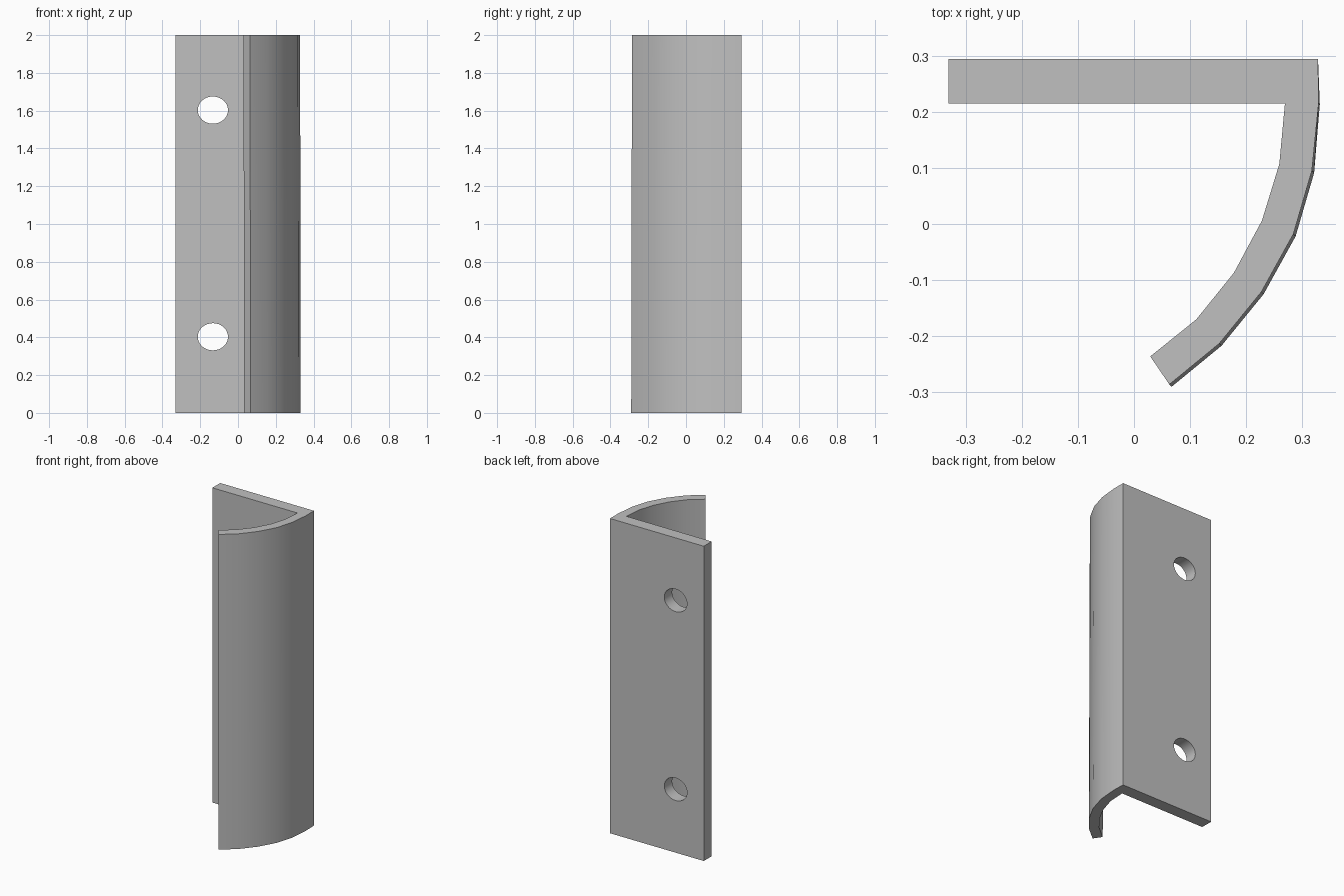
import bpy, bmesh, math

if "Cube" in bpy.data.objects:
    bpy.data.objects.remove(bpy.data.objects["Cube"], do_unlink=True)

HEIGHT = 2.0

grey = bpy.data.materials.new("plain grey")
grey.use_nodes = True
grey.diffuse_color = (0.53, 0.53, 0.53, 1)
grey.node_tree.nodes["Principled BSDF"].inputs["Base Color"].default_value = grey.diffuse_color

# Cross-section: flat back plate, then the curved wing outside and inside
plate = [(-0.331, 0.215), (-0.331, 0.294), (0.328, 0.294)]
wing_outer = [(0.329, 0.215), (0.317, 0.095), (0.284, -0.018),
              (0.227, -0.121), (0.152, -0.213), (0.063, -0.286)]
wing_inner = [(0.029, -0.236), (0.111, -0.17), (0.178, -0.087),
              (0.228, 0.006), (0.259, 0.107)]
inner_corner = [(0.269, 0.215)]
profile = plate + wing_outer + wing_inner + inner_corner
wing = set(wing_outer + wing_inner)


def make_object(name, bm):
    bmesh.ops.recalc_face_normals(bm, faces=bm.faces)
    mesh = bpy.data.meshes.new(name)
    bm.to_mesh(mesh)
    bm.free()
    mesh.materials.append(grey)
    obj = bpy.data.objects.new(name, mesh)
    bpy.context.collection.objects.link(obj)
    return obj


# Bracket body: the wing flares very slightly outward towards the foot
bm = bmesh.new()
top = [bm.verts.new((x, y, HEIGHT)) for x, y in profile]
foot = []
for x, y in profile:
    flare = min(1, (0.294 - y) / 0.15) if (x, y) in wing else 0
    foot.append(bm.verts.new((x + 0.004 * flare, y - 0.004 * flare, 0)))
bm.faces.new(top)
bm.faces.new(foot)
for i in range(len(profile)):
    j = (i + 1) % len(profile)
    bm.faces.new((top[i], top[j], foot[j], foot[i]))
bracket = make_object("curved_bracket", bm)

# Two oval screw holes through the back plate
bm = bmesh.new()
for z in (0.403, 1.603):
    rings = [[bm.verts.new((-0.133 + 0.08 * math.cos(a), y, z + 0.072 * math.sin(a)))
              for a in (math.tau * k / 32 for k in range(32))] for y in (0.15, 0.36)]
    for ring in rings:
        bm.faces.new(ring)
    for i in range(32):
        j = (i + 1) % 32
        bm.faces.new((rings[0][i], rings[0][j], rings[1][j], rings[1][i]))
cutter = make_object("screw_hole_cutter", bm)
cutter.hide_render = True

cut = bracket.modifiers.new("screw holes", "BOOLEAN")
cut.operation = "DIFFERENCE"
cut.solver = "EXACT"
cut.object = cutter

bpy.ops.object.select_all(action="DESELECT")
bracket.select_set(True)
bpy.context.view_layer.objects.active = bracket
bpy.ops.object.modifier_apply(modifier=cut.name)
bpy.data.objects.remove(cutter, do_unlink=True)
bpy.ops.object.shade_smooth_by_angle(angle=math.radians(30))
